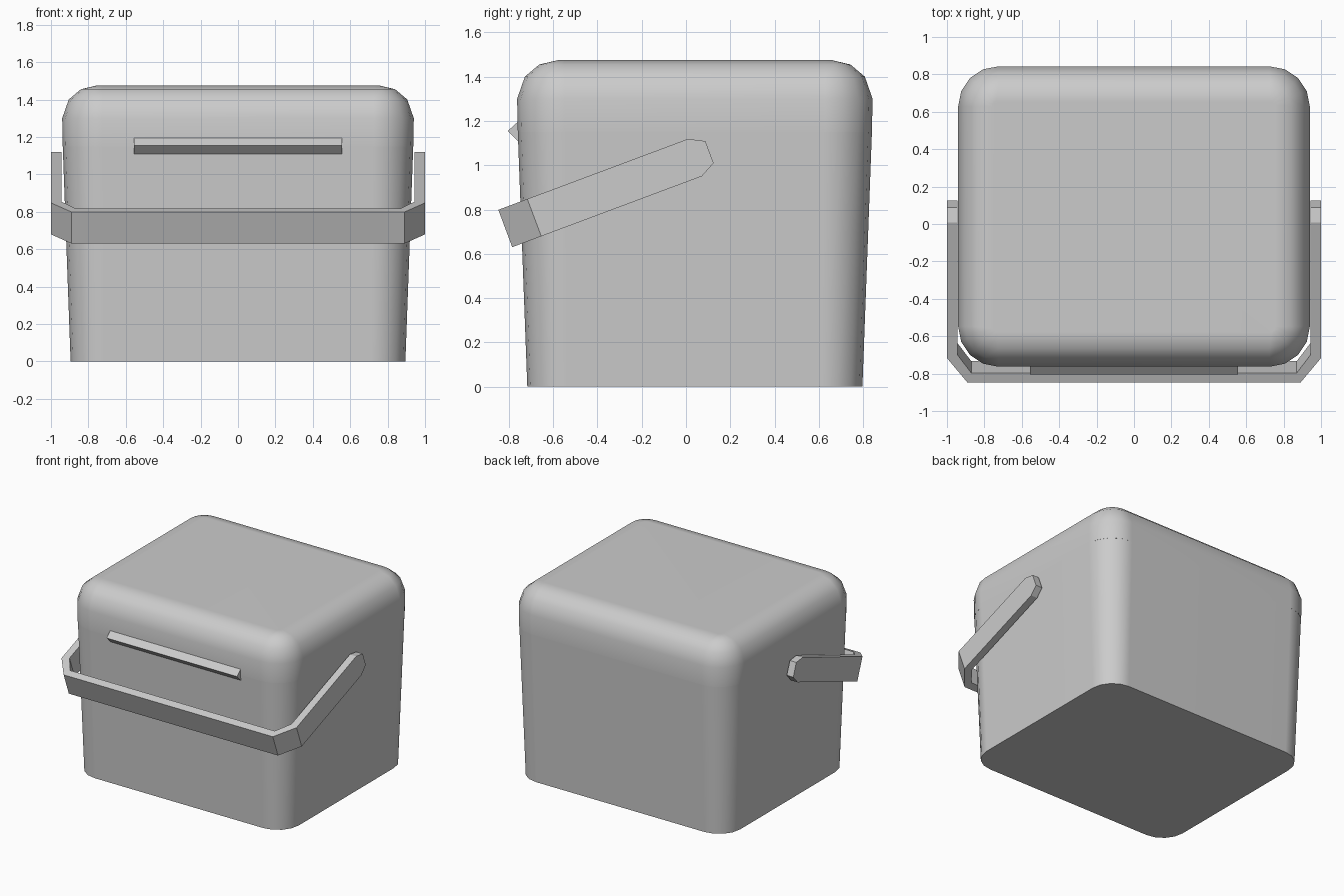
import bpy, bmesh
from math import sin, cos, pi, radians
from mathutils import Vector

cube = bpy.data.objects.get("Cube")
if cube:
    bpy.data.objects.remove(cube, do_unlink=True)

grey = bpy.data.materials.new("light grey plastic")
grey.use_nodes = True
grey.diffuse_color = (0.6, 0.6, 0.6, 1)
grey.node_tree.nodes["Principled BSDF"].inputs["Base Color"].default_value = (0.6, 0.6, 0.6, 1)

CENTRE_Y = 0.04


def finish(name, bm, smooth=True):
    """Turn a bmesh into a shaded object."""
    bmesh.ops.recalc_face_normals(bm, faces=bm.faces[:])
    mesh = bpy.data.meshes.new(name)
    bm.to_mesh(mesh)
    bm.free()
    mesh.materials.append(grey)
    obj = bpy.data.objects.new(name, mesh)
    bpy.context.collection.objects.link(obj)
    if smooth:
        bpy.ops.object.select_all(action='DESELECT')
        obj.select_set(True)
        bpy.context.view_layer.objects.active = obj
        bpy.ops.object.shade_smooth_by_angle(angle=radians(35))
        mod = obj.modifiers.new("even shading", 'WEIGHTED_NORMAL')
        mod.keep_sharp = True
    return obj


def rounded_ring(half_x, half_y, radius, z, steps=4):
    """Points of a rounded rectangle, counter-clockwise."""
    points = []
    for i, (sx, sy) in enumerate([(1, 1), (-1, 1), (-1, -1), (1, -1)]):
        for k in range(steps + 1):
            a = (i + k / steps) * pi / 2
            points.append(Vector((sx * (half_x - radius) + radius * cos(a),
                                  CENTRE_Y + sy * (half_y - radius) + radius * sin(a), z)))
    return points


def loft(name, rings):
    """Skin a stack of rings and cap both ends."""
    bm = bmesh.new()
    loops = [[bm.verts.new(p) for p in ring] for ring in rings]
    for low, high in zip(loops, loops[1:]):
        for i in range(len(low)):
            j = (i + 1) % len(low)
            bm.faces.new((low[i], low[j], high[j], high[i]))
    bm.faces.new(loops[0][::-1])
    bm.faces.new(loops[-1])
    return finish(name, bm)


# Tapered box body
loft("box_body", [rounded_ring(0.895, 0.757, 0.18, 0),
                  rounded_ring(0.937, 0.80, 0.215, 1.15)])

# Lid with softly rounded top edge: (inset, height)
lid_profile = [(0.003, 1.15), (0, 1.30), (0.035, 1.40), (0.10, 1.455), (0.185, 1.475)]
loft("lid", [rounded_ring(0.94 - d, 0.803 - d, 0.215 - d, z) for d, z in lid_profile])

# Triangular latch bar on the front
loft("latch_bar", [[Vector((x, y, z)) for y, z in [(-0.75, 1.10), (-0.805, 1.155), (-0.75, 1.205)]]
                   for x in (-0.555, 0.555)])

# Carrying handle: a bent strap, tilted down over the front
TILT, WIDTH = radians(20.5), 0.18


def handle_point(x, u, v):
    return Vector((x, -0.785 + u * cos(TILT) - v * sin(TILT),
                   0.63 + u * sin(TILT) + v * cos(TILT)))


# Half path as (outer x, outer u, inner x, inner u, edge trim)
half_path = [(1.0, 0.985, 0.945, 0.985, 0.037), (1.0, 0.915, 0.945, 0.915, 0),
             (1.0, 0.14, 0.945, 0.16, 0), (0.89, 0, 0.87, 0.055, 0)]
path = [(1, s) for s in half_path] + [(-1, s) for s in reversed(half_path)]
loft("handle", [[handle_point(side * ox, ou, trim), handle_point(side * ox, ou, WIDTH - trim),
                 handle_point(side * ix, iu, WIDTH - trim), handle_point(side * ix, iu, trim)]
                for side, (ox, ou, ix, iu, trim) in path])
for poly in bpy.data.objects["handle"].data.polygons:
    poly.use_smooth = False
